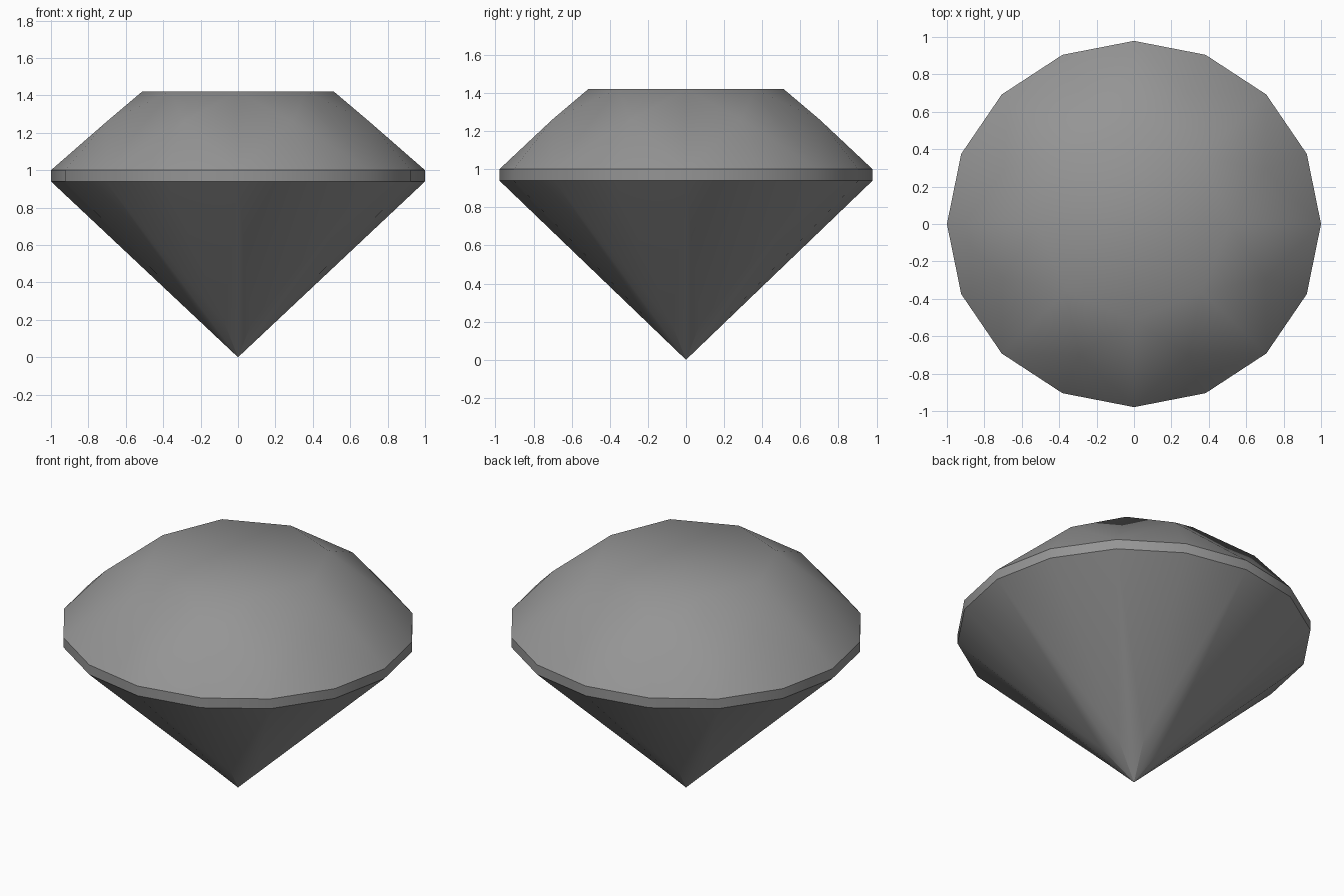
import bpy, bmesh
from math import radians, sin, cos

if "Cube" in bpy.data.objects:
    bpy.data.objects.remove(bpy.data.objects["Cube"], do_unlink=True)

stone = bpy.data.materials.new("stone_grey")
stone.use_nodes = True
grey = (0.3, 0.3, 0.3, 1)
stone.diffuse_color = grey
stone.node_tree.nodes["Principled BSDF"].inputs["Base Color"].default_value = grey

bm = bmesh.new()
STEP = 22.5


def ring(radius, z, count, start=0.0, squash=1.0):
    """Evenly spaced ring of vertices."""
    angles = [radians(start + i * 360 / count) for i in range(count)]
    return [bm.verts.new((radius * cos(a), squash * radius * sin(a), z)) for a in angles]


table = ring(0.513, 1.42, 8)
crown = ring(0.76, 1.26, 8, STEP)
girdle_top = ring(1.0, 1.0, 16, squash=0.979)
girdle_low = ring(1.0, 0.94, 16, squash=0.979)
pavilion = ring(0.19, 0.185, 8, STEP)
culet = bm.verts.new((0, 0, 0))

# Flat table on top
bm.faces.new(table)

for i in range(8):
    j, k = (i + 1) % 8, 2 * i
    mid, end = k + 1, (k + 2) % 16
    # Crown: star, kite and upper girdle facets
    bm.faces.new((table[i], crown[i], table[j]))
    bm.faces.new((table[i], crown[i - 1], girdle_top[k], crown[i]))
    bm.faces.new((crown[i], girdle_top[k], girdle_top[mid]))
    bm.faces.new((crown[i], girdle_top[mid], girdle_top[end]))
    # Girdle band
    for a, b in ((k, mid), (mid, end)):
        bm.faces.new((girdle_top[a], girdle_low[a], girdle_low[b], girdle_top[b]))
    # Pavilion: lower girdle facets and main kites down to the tip
    bm.faces.new((pavilion[i], girdle_low[mid], girdle_low[k]))
    bm.faces.new((pavilion[i], girdle_low[end], girdle_low[mid]))
    bm.faces.new((girdle_low[k], pavilion[i - 1], culet, pavilion[i]))

bmesh.ops.recalc_face_normals(bm, faces=bm.faces)
mesh = bpy.data.meshes.new("cut_gem")
bm.to_mesh(mesh)
bm.free()
mesh.materials.append(stone)

gem = bpy.data.objects.new("cut_gem", mesh)
bpy.context.collection.objects.link(gem)
bpy.context.view_layer.objects.active = gem
gem.select_set(True)
bpy.ops.object.shade_smooth_by_angle(angle=radians(30))
